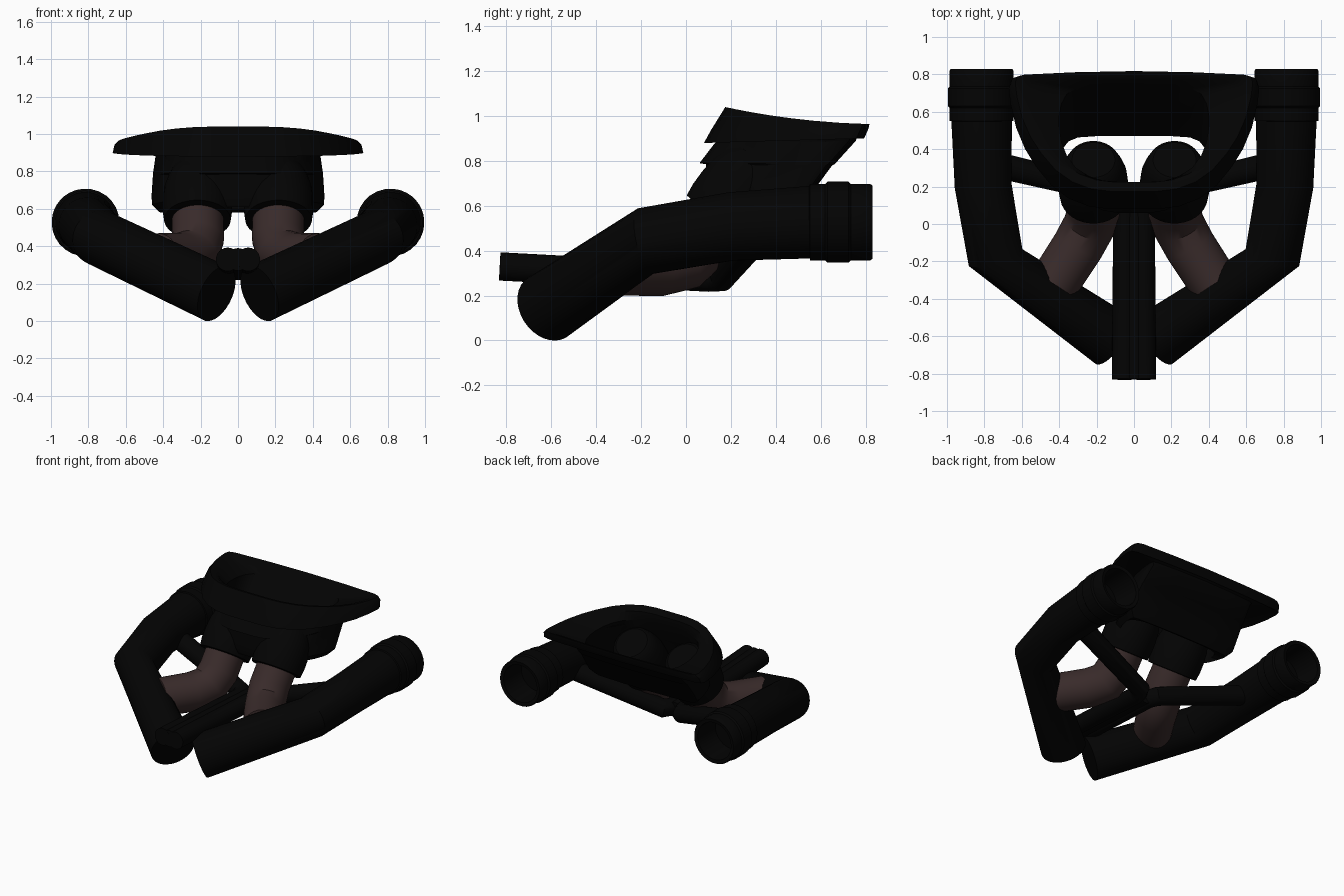
import bpy, bmesh, math
from mathutils import Vector

if "Cube" in bpy.data.objects:
    bpy.data.objects.remove(bpy.data.objects["Cube"])


def material(name, rgb):
    m = bpy.data.materials.new(name)
    m.diffuse_color = (*rgb, 1)
    m.use_nodes = True
    m.node_tree.nodes["Principled BSDF"].inputs["Base Color"].default_value = m.diffuse_color
    return m


BLACK = material("matte black", (0.001, 0.001, 0.001))
BROWN = material("dark brown", (0.041, 0.024, 0.0235))


def loft(name, rings, mat, caps=True, closed=False, angle=35):
    """Skin a list of equal-length rings."""
    bm = bmesh.new()
    vs = [[bm.verts.new(p) for p in r] for r in rings]
    n = len(vs[0])
    pairs = list(zip(vs, vs[1:]))
    if closed:
        pairs.append((vs[-1], vs[0]))
    for a, b in pairs:
        for i in range(n):
            j = (i + 1) % n
            bm.faces.new((a[i], a[j], b[j], b[i]))
    if caps and not closed:
        bm.faces.new(vs[0][::-1])
        bm.faces.new(vs[-1])
    bmesh.ops.recalc_face_normals(bm, faces=bm.faces)
    me = bpy.data.meshes.new(name)
    bm.to_mesh(me)
    bm.free()
    ob = bpy.data.objects.new(name, me)
    bpy.context.collection.objects.link(ob)
    me.materials.append(mat)
    bpy.context.view_layer.objects.active = ob
    ob.select_set(True)
    bpy.ops.object.shade_smooth_by_angle(angle=math.radians(angle))
    ob.select_set(False)
    return ob


def pipe(name, path, mat, side=1, sides=32, bias=1.0):
    """Pipe of circular rings through (x, y, z, radius) points, flipped in x
    by side; bias weights the incoming direction at each joint."""
    pts = [Vector((p[0] * side, p[1], p[2])) for p in path]
    d = [(b - a).normalized() for a, b in zip(pts, pts[1:])]
    u = d[0].orthogonal().normalized()
    w = d[0].cross(u)
    r = path[0][3]
    ring = [pts[0] + r * (u * math.cos(t) + w * math.sin(t))
            for t in (2 * math.pi * i / sides for i in range(sides))]
    rings = [ring]
    for i in range(1, len(pts)):
        n = d[i - 1]
        if i < len(d) and d[i - 1].dot(d[i]) > 0:
            n = d[i - 1] * bias + d[i]
        new = []
        for p in ring:
            q = p + d[i - 1] * ((pts[i] - p).dot(n) / d[i - 1].dot(n))
            new.append(pts[i] + (q - pts[i]).normalized() * path[i][3])
        ring = new
        rings.append(ring)
    return loft(name, rings, mat)


for side, tag in ((1, "right"), (-1, "left")):
    # Main bent pipe with stepped collar and open rear bore
    x, z = 0.815, 0.527
    pipe(f"main_pipe_{tag}", [
        (0.115, -0.618, 0.147, 0.158), (0.74, -0.18, 0.443, 0.15),
        (0.806, 0.2, 0.508, 0.153), (x, 0.55, z, 0.162),
        (x, 0.552, z, 0.171), (x, 0.62, z, 0.171), (x, 0.63, z, 0.181),
        (x, 0.725, z, 0.181), (x, 0.735, z, 0.171), (x, 0.82, z, 0.171),
        (x, 0.83, z, 0.165), (x, 0.825, z, 0.14), (x, 0.62, z, 0.135)],
        BLACK, side, bias=0.2)
    # Thin centre pipe that turns outward as a brace
    pipe(f"brace_pipe_{tag}", [
        (0.055, -0.83, 0.33, 0.063), (0.05, 0.10, 0.28, 0.063),
        (0.08, 0.16, 0.285, 0.066), (0.75, 0.32, 0.47, 0.07)],
        BLACK, side, 24)
    # Brown elbow hose
    pipe(f"elbow_hose_{tag}", [
        (0.43, -0.32, 0.335, 0.135), (0.30, -0.12, 0.335, 0.138),
        (0.24, -0.01, 0.36, 0.14), (0.215, 0.07, 0.44, 0.14),
        (0.215, 0.24, 0.66, 0.138)], BROWN, side)
    # Rounded sleeve on top of the hose
    profile = [(0, 0.142), (0.003, 0.178), (0.06, 0.185), (0.13, 0.185),
               (0.21, 0.178), (0.27, 0.16), (0.32, 0.14), (0.34, 0.115)]
    pipe(f"hose_sleeve_{tag}",
         [(0.217, 0.145 + 0.58 * h, 0.54 + 0.8 * h, r) for h, r in profile],
         BLACK, side)

# Filler between the two centre pipes
pipe("centre_web", [(0, -0.828, 0.33, 0.06), (0, 0.13, 0.279, 0.06)], BLACK)

# Half outlines of the cup (x, depth): squarer back, and rounded throat
HALF = [(0, 0), (0.2, 0.0), (0.36, 0.02), (0.52, 0.08), (0.66, 0.18),
        (0.78, 0.32), (0.87, 0.46), (0.94, 0.62), (0.985, 0.8),
        (1, 0.92), (0.985, 0.97), (0.92, 0.99), (0.5, 1.01), (0, 1.02)]
ROUND = [(0, 0), (0.2, 0.0), (0.4, 0.01), (0.6, 0.06), (0.78, 0.15),
         (0.9, 0.28), (0.97, 0.42), (1, 0.58), (1, 0.7),
         (0.97, 0.82), (0.9, 0.92), (0.77, 0.98), (0.5, 1.0), (0, 1.0)]


def outline(hw, y0, y1, z0, z1, half=HALF, sag=0.0):
    """Cup ring: half width, front/back y, front/back z, mid-depth sag."""
    full = half + [(-x, v) for x, v in half[-2:0:-1]]
    return [(hw * x, y0 + (y1 - y0) * v,
             z0 + (z1 - z0) * v - sag * v * (1 - v)) for x, v in full]


# Funnel cup: overhanging flange, sloped ledge, throat, open bottom, outer wall
loft("funnel_cup", [
    outline(0.67, 0.08, 0.78, 0.88, 0.90),
    outline(0.66, 0.11, 0.80, 0.935, 0.945),
    outline(0.635, 0.175, 0.805, 1.04, 0.965, sag=0.06),
    outline(0.60, 0.20, 0.785, 1.035, 0.96, sag=0.06),
    outline(0.565, 0.225, 0.765, 1.015, 0.945, sag=0.04),
    outline(0.40, 0.225, 0.735, 0.95, 0.90, ROUND),
    outline(0.395, 0.15, 0.62, 0.80, 0.76, ROUND),
    outline(0.39, 0.11, 0.47, 0.66, 0.60, ROUND),
    outline(0.42, 0.09, 0.50, 0.61, 0.58),
    outline(0.46, 0.08, 0.53, 0.65, 0.62),
    outline(0.462, 0.085, 0.56, 0.70, 0.67),
    outline(0.455, 0.09, 0.64, 0.785, 0.78),
    outline(0.455, 0.06, 0.65, 0.79, 0.785),
    outline(0.44, 0.125, 0.745, 0.875, 0.89),
    outline(0.45, 0.16, 0.75, 0.91, 0.905),
    outline(0.61, 0.13, 0.765, 0.915, 0.915)],
    BLACK, closed=True)
